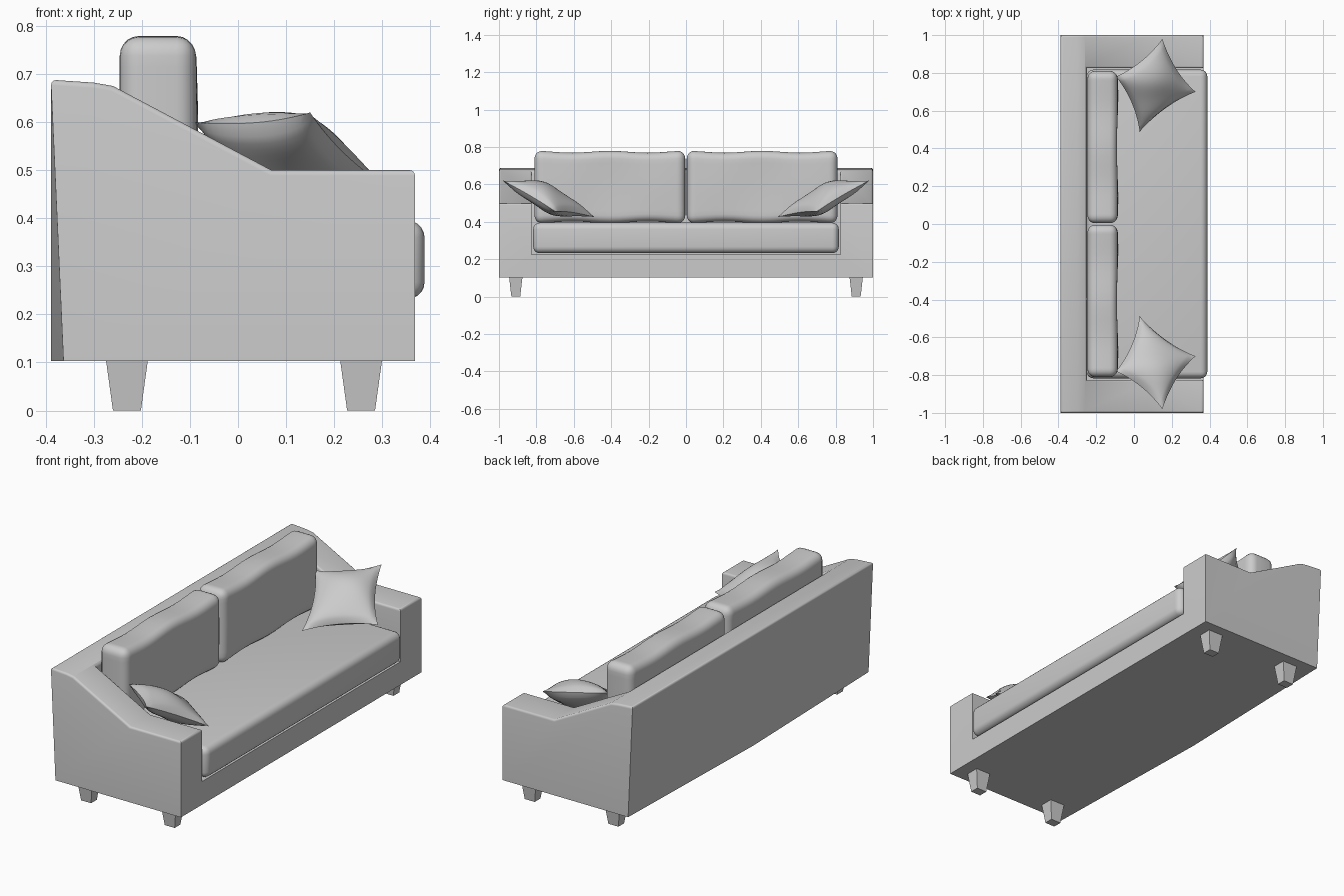
import bpy, bmesh, math
from mathutils import Vector, Matrix

if "Cube" in bpy.data.objects:
    bpy.data.objects.remove(bpy.data.objects["Cube"])


def finish(bm, name, smooth=True):
    bmesh.ops.recalc_face_normals(bm, faces=bm.faces)
    mesh = bpy.data.meshes.new(name)
    bm.to_mesh(mesh)
    bm.free()
    ob = bpy.data.objects.new(name, mesh)
    bpy.context.collection.objects.link(ob)
    if smooth:
        bpy.ops.object.select_all(action='DESELECT')
        ob.select_set(True)
        bpy.context.view_layer.objects.active = ob
        bpy.ops.object.shade_smooth_by_angle(angle=math.radians(35))
    return ob


def box(lo, hi):
    lo, hi = Vector(lo), Vector(hi)
    bm = bmesh.new()
    bmesh.ops.create_cube(bm, size=1, matrix=Matrix.Translation((lo + hi) / 2)
                          @ Matrix.Diagonal((*(hi - lo), 1)))
    return bm


def cushion(name, lo, hi, radius, wave=0.0):
    bm = box(lo, hi)
    bmesh.ops.bevel(bm, geom=bm.edges[:], offset=radius, segments=5,
                    profile=0.5, affect='EDGES')
    if wave:
        # slices along y and z so the stuffing can ripple
        for axis, n in ((1, 16), (2, 6)):
            no = Vector((0, 1, 0) if axis == 1 else (0, 0, 1))
            for i in range(1, n):
                co = no * (lo[axis] + (hi[axis] - lo[axis]) * i / n)
                bmesh.ops.bisect_plane(bm, geom=bm.verts[:] + bm.edges[:] + bm.faces[:],
                                       plane_co=co, plane_no=no)
        for v in bm.verts:
            t = (v.co.y - lo[1]) / (hi[1] - lo[1])
            s = (v.co.z - lo[2]) / (hi[2] - lo[2])
            v.co.z += wave * math.cos(t * 4 * math.pi) * (2 * s - 1)
            if v.co.x > (lo[0] + hi[0]) / 2:
                v.co.x += wave * math.sin(t * 3 * math.pi) * math.sin(s * math.pi)
    return finish(bm, name)


# frame: side profile lofted along y, back foot swelling at the middle
bm = bmesh.new()
rings = []
for y, foot in ((-1, -0.363), (0, -0.389), (1, -0.363)):
    profile = [(foot, 0.103), (0.368, 0.103), (0.368, 0.50), (0.07, 0.50),
               (-0.26, 0.675), (-0.30, 0.682), (-0.389, 0.688)]
    rings.append([bm.verts.new((x, y, z)) for x, z in profile])
n = len(rings[0])
for a, b in zip(rings, rings[1:]):
    for i in range(n):
        bm.faces.new((a[i], a[(i + 1) % n], b[(i + 1) % n], b[i]))
bm.faces.new(rings[0])
bm.faces.new(rings[-1])
block = finish(bm, "frame_block", False)

# seat well cut from the block
cutter = finish(box((-0.25, -0.825, 0.225), (0.6, 0.825, 1.0)), "well_cutter", False)
mod = block.modifiers.new("well", 'BOOLEAN')
mod.object, mod.operation, mod.solver = cutter, 'DIFFERENCE', 'EXACT'
bpy.context.view_layer.update()
result = block.evaluated_get(bpy.context.evaluated_depsgraph_get())
bm = bmesh.new()
bm.from_mesh(result.to_mesh())
bpy.data.objects.remove(block)
bpy.data.objects.remove(cutter)

# soften the upper edges only
edges = [e for e in bm.edges
         if len(e.link_faces) == 2 and e.is_convex
         and e.calc_face_angle(0) > 0.7
         and min(v.co.z for v in e.verts) > 0.3]
bmesh.ops.bevel(bm, geom=edges, offset=0.018, segments=4, profile=0.5,
                affect='EDGES', clamp_overlap=True)
finish(bm, "sofa_frame")

# seat and back cushions
cushion("seat_cushion", (-0.25, -0.817, 0.232), (0.388, 0.817, 0.395), 0.035)
cushion("back_cushion_left", (-0.246, -0.81, 0.397), (-0.088, -0.004, 0.774), 0.04, 0.005)
cushion("back_cushion_right", (-0.246, 0.004, 0.397), (-0.088, 0.81, 0.774), 0.04, 0.005)


# throw pillows: pinched square spanned between four corners
def pillow(name, side):
    A, B, C, D = (Vector(c) for c in ((0.15, 0.98, 0.62), (0.325, 0.70, 0.455),
                                      (0.03, 0.49, 0.425), (-0.095, 0.78, 0.60)))
    normal = (D - B + A - C).cross(A - D + B - C).normalized()
    if normal.z < 0:
        normal = -normal
    bm = bmesh.new()
    for layer in (1, -1):
        made = bmesh.ops.create_grid(bm, x_segments=20, y_segments=20, size=1)["verts"]
        for v in made:
            u, w = v.co.x, v.co.y
            puff = max(0, (1 - u * u) * (1 - w * w)) ** 0.55
            pu, pw = u * (1 - 0.13 * (1 - w * w)), w * (1 - 0.13 * (1 - u * u))
            p = ((A * (1 + pu) + B * (1 - pu)) * (1 + pw)
                 + (D * (1 + pu) + C * (1 - pu)) * (1 - pw)) / 4
            p += normal * (layer * 0.065 * puff + 0.008 * math.sin(3 * u + 2 * w) * puff)
            p.y *= side
            v.co = p
    bmesh.ops.remove_doubles(bm, verts=bm.verts[:], dist=0.0005)
    finish(bm, name)


pillow("pillow_right", 1)
pillow("pillow_left", -1)

# tapered square legs
for x, label in ((-0.231, "back"), (0.256, "front")):
    for side, end in ((-1, "left"), (1, "right")):
        bm = box((x - 0.044, side * 0.91 - 0.036, 0), (x + 0.044, side * 0.91 + 0.036, 0.108))
        for v in bm.verts:
            if v.co.z < 0.05:
                v.co.x = x + (v.co.x - x) * 0.66
                v.co.y = side * 0.91 + (v.co.y - side * 0.91) * 0.66
        finish(bm, f"{label}_leg_{end}", False)
